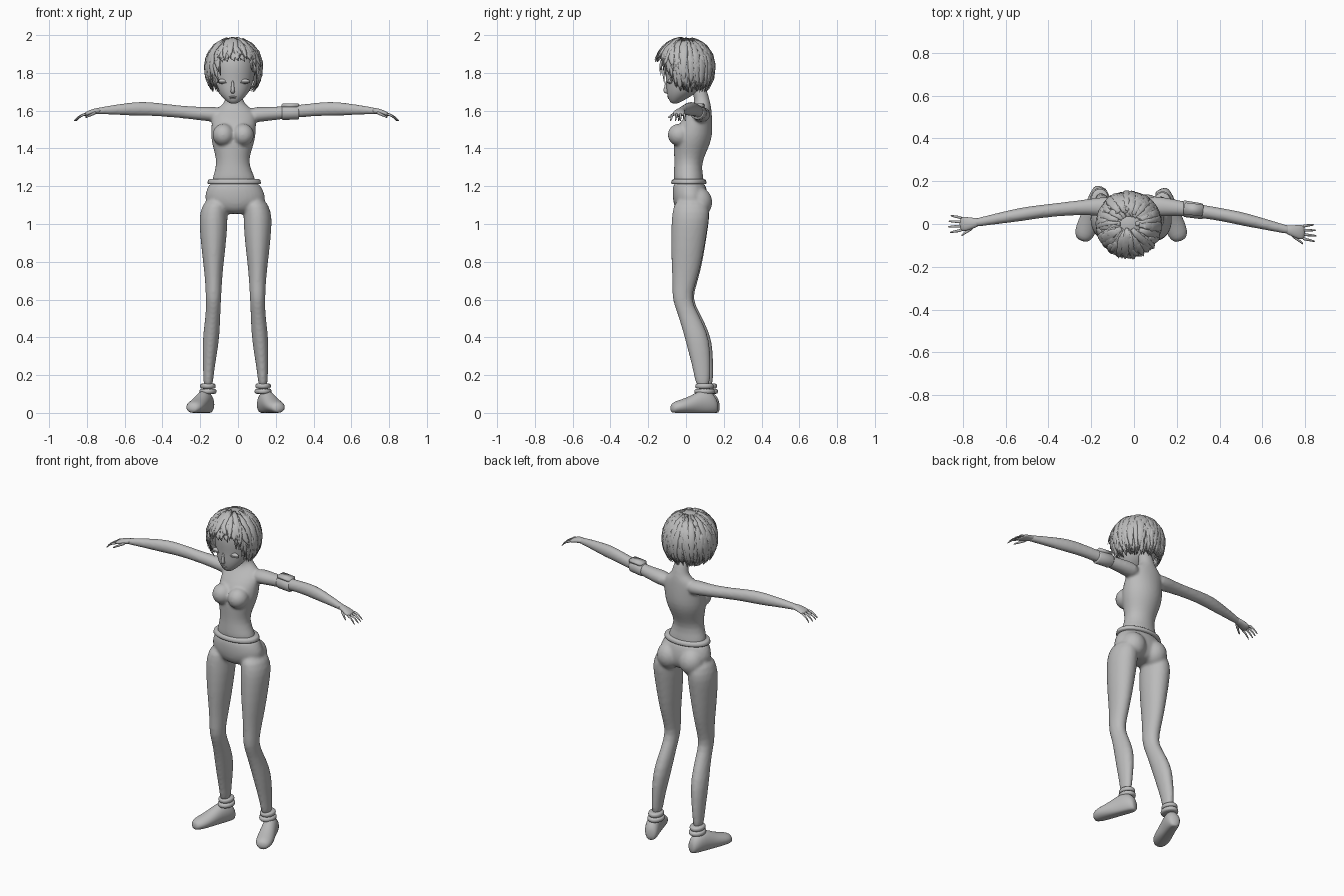
import bpy, bmesh, math, random
from mathutils import Vector, Matrix

random.seed(4)
default = bpy.data.objects.get("Cube")
if default:
    bpy.data.objects.remove(default, do_unlink=True)

grey = bpy.data.materials.new("plain_grey")
grey.use_nodes = True
grey.diffuse_color = (0.5, 0.5, 0.5, 1)
grey.node_tree.nodes["Principled BSDF"].inputs["Base Color"].default_value = grey.diffuse_color

MID = -0.013  # the pose stands slightly to the right of the centre line


def finish(name, bm, subdivisions=0, voxel=0):
    """Turn a bmesh into a smooth object, optionally fusing its pieces."""
    bmesh.ops.recalc_face_normals(bm, faces=bm.faces)
    mesh = bpy.data.meshes.new(name)
    bm.to_mesh(mesh)
    bm.free()
    mesh.materials.append(grey)
    for face in mesh.polygons:
        face.use_smooth = True
    obj = bpy.data.objects.new(name, mesh)
    bpy.context.scene.collection.objects.link(obj)
    if subdivisions:
        sub = obj.modifiers.new("Subdivision", "SUBSURF")
        sub.levels = sub.render_levels = subdivisions
    if voxel:
        fuse = obj.modifiers.new("Fuse", "REMESH")
        fuse.mode = "VOXEL"
        fuse.voxel_size = voxel
        fuse.use_smooth_shade = True
        relax = obj.modifiers.new("Relax", "SMOOTH")
        relax.factor = 0.5
        relax.iterations = 5
    return obj


def loft(bm, rings, sides=16, floor=None):
    """Skin a closed tube over rings given as (centre, half axis, half axis)."""
    loops = []
    for centre, u, v in rings:
        loop = []
        for i in range(sides):
            a = math.tau * i / sides
            p = Vector(centre) + Vector(u) * math.cos(a) + Vector(v) * math.sin(a)
            if floor is not None:
                p.z = max(p.z, floor)
            loop.append(bm.verts.new(p))
        loops.append(loop)
    for low, high in zip(loops, loops[1:]):
        for i in range(sides):
            j = (i + 1) % sides
            bm.faces.new((low[i], low[j], high[j], high[i]))
    bm.faces.new(loops[0])
    bm.faces.new(loops[-1])


def level(z, x, y, rx, ry):
    return (x, y, z), (rx, 0, 0), (0, ry, 0)


def ball(bm, centre, radii):
    matrix = Matrix.Translation(centre) @ Matrix.Diagonal((*radii, 1))
    bmesh.ops.create_uvsphere(bm, u_segments=16, v_segments=10, radius=1, matrix=matrix)


def arm_y(side, x, y):
    return y - (0.06 * (x - 0.15) if side > 0 else 0)


def across(side, x, y, z, ry, rz):
    return (side * x - 0.008, arm_y(side, x, y), z), (0, ry, 0), (0, 0, rz)


# Torso, neck and arms fused into one body
bm = bmesh.new()
loft(bm, [level(*r) for r in (
    (1.19, -.02, .02, .135, .085), (1.25, -.022, .012, .112, .08),
    (1.315, -.028, .01, .087, .073), (1.37, -.028, .02, .095, .085),
    (1.42, -.027, .03, .112, .098), (1.47, -.025, .038, .122, .104),
    (1.53, -.022, .05, .12, .092), (1.58, -.02, .07, .12, .068),
    (1.615, -.02, .085, .09, .05), (1.64, -.02, .088, .05, .042),
    (1.69, -.022, .078, .042, .04), (1.76, -.024, .05, .042, .04))])
ARM = ((.06, .08, 1.575, .05, .045), (.14, .08, 1.582, .048, .04),
       (.2, .08, 1.585, .038, .036), (.3, .072, 1.594, .033, .033),
       (.42, .06, 1.607, .031, .036), (.5, .048, 1.611, .033, .039),
       (.58, .035, 1.608, .03, .034), (.7, .012, 1.602, .022, .021),
       (.76, .003, 1.595, .021, .016))
for side in (-1, 1):
    loft(bm, [across(side, *r) for r in ARM])
    ball(bm, (-.025 + side * .052, -.035, 1.472), (.06, .064, .06))
finish("torso_and_arms", bm, 1, 0.008)

# Hands with four fingers and a thumb
for side, word in ((-1, "right"), (1, "left")):
    bm = bmesh.new()
    loft(bm, [across(side, *r) for r in (
        (.71, .01, 1.601, .021, .018), (.75, .003, 1.597, .026, .016),
        (.78, 0, 1.588, .036, .015), (.81, 0, 1.577, .034, .011))], 12)
    for k in range(4):
        spread = (k - 1.5) * 0.019
        reach = 0.065 - 0.008 * abs(k - 1.3)
        loft(bm, [across(side, .795 + reach * t, spread * (1 + .35 * t),
                         1.582 - .032 * t * t, .0085 - .004 * t, .0085 - .004 * t)
                  for t in (0, .35, .7, 1.1)], 8)
    loft(bm, [across(side, .74 + .06 * t, -.012 - .042 * t, 1.592 - .028 * t,
                     .012 - .007 * t, .011 - .006 * t) for t in (0, .4, .8, 1)], 8)
    finish(word + "_hand", bm, 1)

# Pelvis and legs fused into one garment
LEG = ((1.14, .1, .025, .06, .085), (1.06, .117, .027, .075, .102),
       (1.0, .117, .02, .077, .1), (.87, .117, .008, .065, .09),
       (.76, .117, 0, .051, .076), (.67, .116, -.013, .044, .06),
       (.6, .117, -.024, .041, .051), (.53, .118, .008, .039, .055),
       (.42, .128, .052, .045, .066), (.33, .135, .07, .041, .061),
       (.22, .143, .085, .029, .046), (.12, .146, .09, .025, .037))


def leg_shift(side, z):
    return 0.018 * (1.1 - z) if side < 0 else 0


bm = bmesh.new()
loft(bm, [level(*r) for r in (
    (1.235, -.02, .015, .132, .083), (1.18, -.018, .02, .152, .093),
    (1.13, MID, .025, .172, .098), (1.08, MID, .025, .13, .085),
    (1.05, MID, .03, .06, .055))])
for side in (-1, 1):
    loft(bm, [level(z, MID + side * x, y + leg_shift(side, z), rx, ry)
              for z, x, y, rx, ry in LEG])
    ball(bm, (MID + side * .075, .067, 1.115), (.075, .075, .08))
finish("trousers", bm, 1, 0.009)

# Waistband
bm = bmesh.new()
loft(bm, [level(z, -.02, .015, .132 + w, .084 + w)
          for z, w in ((1.212, .006), (1.217, .01), (1.232, .006), (1.237, 0))], 32)
finish("waistband", bm)

# Shoes, turned outwards, with ankle cuffs
for side, word in ((-1, "right"), (1, "left")):
    heel = Vector((MID + side * .138, .165 + leg_shift(side, 0) / 2, 0))
    toe = Vector((MID + side * .23, -.075, 0))
    run = toe - heel
    wide = Vector((-run.y, run.x, 0)).normalized()
    bm = bmesh.new()
    loft(bm, [(heel + run * t + Vector((0, 0, h * .42 + .008)), wide * w, (0, 0, h * .58))
              for t, w, h in ((0, .022, .05), (.06, .036, .085), (.2, .043, .115),
                              (.4, .043, .11), (.58, .047, .082), (.8, .05, .062),
                              (.94, .042, .052), (1.02, .022, .035))], 20, 0.0)
    finish(word + "_shoe", bm, 1)
    for z, size in ((.115, .046), (.143, .042)):
        bm = bmesh.new()
        centre = (MID + side * .146, .098 + leg_shift(side, z))
        loft(bm, [level(z + dz, *centre, size * s, size * s * 1.2)
                  for dz, s in ((-.016, .85), (-.009, 1), (.007, 1), (.014, .85))], 20)
        finish(word + "_ankle_cuff", bm, 1)

# Band and pouch on the left upper arm
bm = bmesh.new()
loft(bm, [across(1, x, y, 1.59, r, r) for x, y, r in
          ((.24, .077, .036), (.245, .077, .039), (.325, .07, .037), (.33, .07, .034))], 24)
finish("arm_band", bm)
bm = bmesh.new()
bmesh.ops.create_cube(bm, size=1, matrix=Matrix.Translation((.278, .068, 1.626))
                      @ Matrix.Rotation(-.12, 4, "Z") @ Matrix.Diagonal((.09, .055, .022, 1)))
bmesh.ops.bevel(bm, geom=bm.edges[:], offset=.004, segments=2, affect="EDGES")
finish("arm_pouch", bm)

# Head
FACE_X = -.024
bm = bmesh.new()
loft(bm, [level(z, FACE_X, y, rx, ry) for z, y, rx, ry in (
    (1.637, -.06, .018, .014), (1.65, -.054, .036, .034), (1.675, -.036, .064, .062),
    (1.71, -.012, .09, .092), (1.755, .004, .105, .108), (1.81, .01, .114, .121),
    (1.87, .01, .113, .12), (1.93, .008, .085, .09), (1.96, .005, .04, .045))], 24)
finish("head", bm, 2)

# Nose, lips and closed eyelids
bm = bmesh.new()
loft(bm, [level(z, FACE_X - .004, y, rx, ry) for z, y, rx, ry in (
    (1.69, -.098, .008, .009), (1.701, -.108, .013, .016),
    (1.722, -.106, .008, .01), (1.765, -.1, .006, .007))], 12)
finish("nose", bm, 1)
bm = bmesh.new()
ball(bm, (FACE_X - .003, -.092, 1.673), (.02, .008, .005))
ball(bm, (FACE_X - .003, -.088, 1.665), (.016, .008, .005))
finish("lips", bm)
bm = bmesh.new()
for side in (-1, 1):
    ball(bm, (FACE_X + side * .058, -.084, 1.755), (.029, .013, .013))
    ball(bm, (FACE_X + side * .06, -.09, 1.749), (.029, .011, .004))
finish("eyelids", bm)


# Hair: an inner cap and overlapping tapered locks
def hair_point(a, t, lift):
    front = max(0, math.cos(a)) * math.sin(t)
    drop = .155 if t < math.pi / 2 else .185
    reach = .148 * lift * math.sin(t)
    return Vector((FACE_X + reach * math.sin(a), -reach * (1 + .08 * front) * math.cos(a),
                   1.836 + drop * min(lift, 1.04) * math.cos(t)))


def hair_end(a):
    a = abs((a + math.pi) % math.tau - math.pi)
    return 1.3 + 0.95 * min(1, max(0, a - .6) / .5)


bm = bmesh.new()
ROWS, COLS = 24, 48
grid = [[bm.verts.new(hair_point(math.tau * c / COLS, .02 + 2.3 * r / ROWS, .96))
         for c in range(COLS)] for r in range(ROWS)]
for r in range(ROWS - 1):
    for c in range(COLS):
        if 2.3 * (r + 1) / ROWS < hair_end(math.tau * (c + .5) / COLS):
            d = (c + 1) % COLS
            bm.faces.new((grid[r][c], grid[r][d], grid[r + 1][d], grid[r + 1][c]))
bm.faces.new(grid[0])
bmesh.ops.delete(bm, geom=[v for v in bm.verts if not v.link_faces], context="VERTS")
finish("hair_cap", bm)

bm = bmesh.new()
for k in range(210):
    a = math.tau * k * 0.618
    end = hair_end(a) + random.uniform(-.12, .14)
    start = end * random.uniform(.1, .62)
    sweep = random.uniform(-.1, .4)
    lift = random.uniform(.96, 1.0)
    flare = random.uniform(0, .1)
    width = random.uniform(.015, .026)
    path = [hair_point(a + sweep * s, start + (end - start) * s, lift + flare * s * s)
            for s in (0, .2, .4, .6, .8, 1)]
    rings = []
    for i, p in enumerate(path):
        along = path[min(i + 1, 5)] - path[max(i - 1, 0)]
        out = (p - Vector((FACE_X, 0, 1.83))).normalized()
        over = along.cross(out).normalized()
        taper = (.45, .9, 1, .85, .55, .06)[i]
        rings.append((p, over * width * taper, out * .007 * taper))
    loft(bm, rings, 6)
finish("hair_locks", bm)
